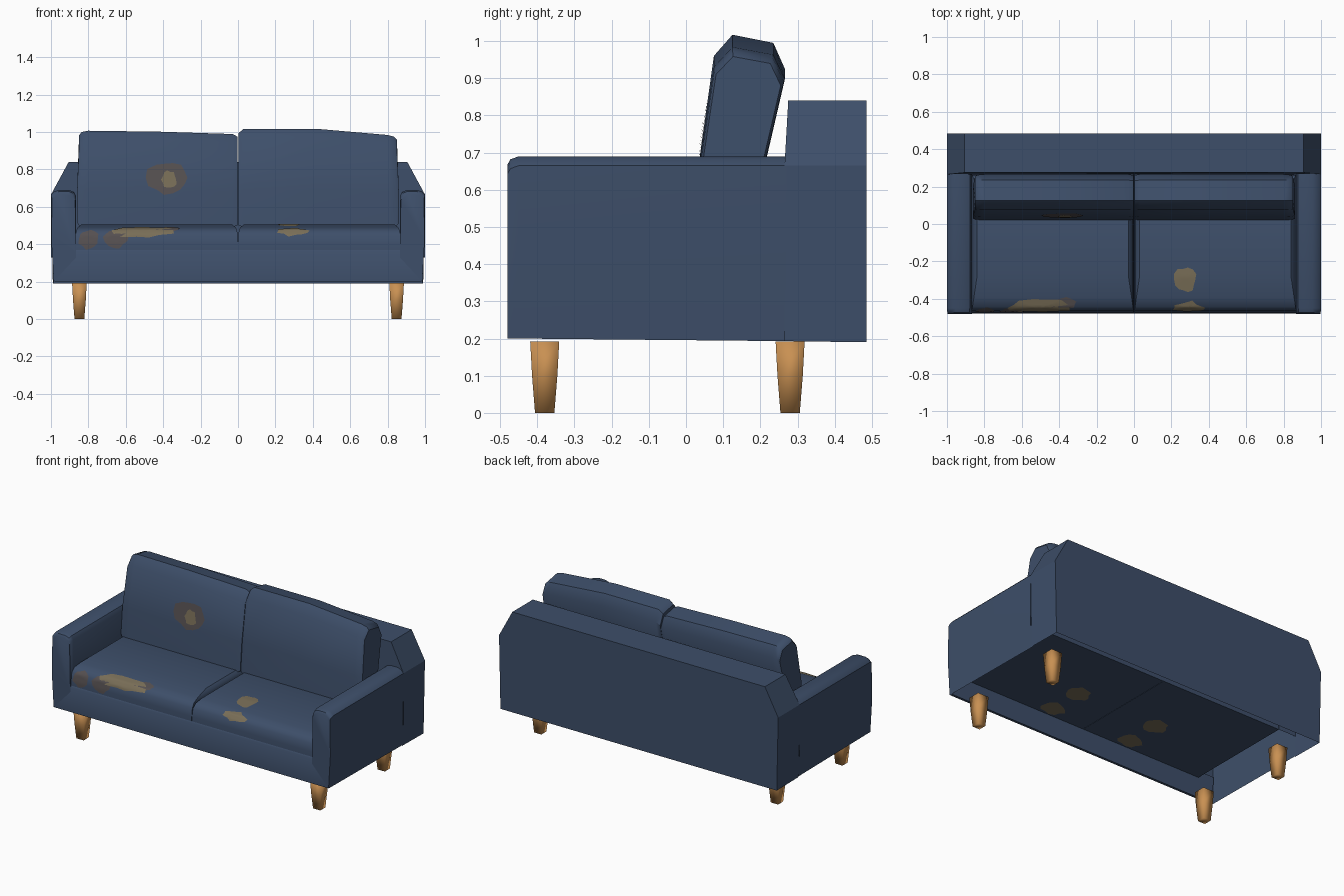
import bpy, math, random
from mathutils import Vector
from mathutils.bvhtree import BVHTree
import bmesh

if "Cube" in bpy.data.objects:
    bpy.data.objects.remove(bpy.data.objects["Cube"])


def material(name, rgb):
    m = bpy.data.materials.new(name)
    m.diffuse_color = (*rgb, 1)
    m.use_nodes = True
    m.node_tree.nodes["Principled BSDF"].inputs["Base Color"].default_value = m.diffuse_color
    return m


FABRIC = material("navy_fabric", (0.047, 0.077, 0.142))
WOOD = material("oak_wood", (0.58, 0.28, 0.085))
TAN = material("tan_stain", (0.19, 0.155, 0.095))
BROWN = material("brown_stain", (0.092, 0.080, 0.082))


def make(name, verts, faces, mat, angle=40, fix=True):
    me = bpy.data.meshes.new(name)
    me.from_pydata([tuple(v) for v in verts], [], faces)
    if fix:
        bm = bmesh.new()
        bm.from_mesh(me)
        bmesh.ops.recalc_face_normals(bm, faces=bm.faces)
        bm.to_mesh(me)
        bm.free()
    me.materials.append(mat)
    ob = bpy.data.objects.new(name, me)
    bpy.context.collection.objects.link(ob)
    bpy.ops.object.select_all(action='DESELECT')
    ob.select_set(True)
    bpy.context.view_layer.objects.active = ob
    bpy.ops.object.shade_smooth_by_angle(angle=math.radians(angle))
    return ob


def loft(name, sections, mat, closed=True, caps=(True, True), angle=40):
    """Skin a list of equally long cross-sections."""
    n = len(sections[0])
    verts = [p for s in sections for p in s]
    faces = []
    for i in range(len(sections) - 1):
        for j in range(n if closed else n - 1):
            k = (j + 1) % n
            faces.append((i * n + j, i * n + k, (i + 1) * n + k, (i + 1) * n + j))
    if caps[0]:
        faces.append(tuple(range(n)))
    if caps[1]:
        faces.append(tuple(range((len(sections) - 1) * n, len(sections) * n)))
    return make(name, verts, faces, mat, angle)


# backrest frame: chamfered panel, open underneath, inner wall stops under the seat
def frame_outline(y_low, y_high, x_low, bottom):
    pts = [(-x_low, bottom), (-1, .665), (-.905, .84), (.905, .84), (1, .665), (x_low, bottom)]
    return [(x, y_high if z > .8 else y_low, z) for x, z in pts]


loft("backrest_frame", [frame_outline(.485, .485, .99, .19), frame_outline(.265, .275, .99, .193)],
     FABRIC, closed=False, caps=(True, False), angle=25)
make("backrest_inner_wall", frame_outline(.265, .275, 1, .33), [(0, 1, 2, 3, 4, 5)], FABRIC, fix=False)

# arms: rounded top, open underneath
ARM = [(.985, .2), (.998, .42), (1.0, .665), (.982, .683), (.955, .69),
       (.905, .69), (.878, .68), (.865, .655), (.865, .33)]


def arm_section(side, y, inset, bottom):
    out = []
    for x, z in ARM:
        if z > .6:
            z -= inset
            x += (.932 - x) * inset * 4
        if z <= .2:
            z = bottom
        out.append((side * x, y, z))
    return out


for side, label in ((-1, "left"), (1, "right")):
    loft(label + "_arm", [arm_section(side, -.48, .022, .2), arm_section(side, -.472, .008, .2),
                          arm_section(side, -.45, 0, .2), arm_section(side, .27, 0, .193)],
         FABRIC, closed=False, caps=(True, False))

# front rail
loft("front_rail", [[(x, -.478, .2), (x, -.478, .36), (x, -.47, .372), (x, -.455, .372), (x, -.462, .2)]
                    for x in (-.98, 0, .98)], FABRIC)


# seat cushions: stacked rectangular rings with a soft crown, nearly straight at the sides
def seat_ring(x0, x1, z, d):
    a, b, c, e = x0 + d * .15, x1 - d * .15, -.472 + d, .265 - d * .3
    return [(a, c, z), (b, c, z), (b, e, z), (a, e, z)]


seats = {}
for label, x0, x1 in (("left", -.868, -.001), ("right", .001, .868)):
    rings = [seat_ring(x0, x1, z, d) for z, d in
             ((.33, 0), (.40, 0), (.45, .008), (.476, .03), (.490, .08), (.504, .19))]
    seats[label] = loft(label + "_seat_cushion", rings, FABRIC)

# back cushions: leaning profile lofted sideways
PROFILE = [(.02, .49), (.037, .69), (.075, .96), (.125, 1.017), (.235, .995),
           (.266, .925), (.215, .69), (.175, .49)]


def cushion_section(x, s, drop):
    out = []
    for y, z in PROFILE:
        z = .75 + (z - .75) * s
        if z > .9:
            x_top = x * (1 - .012 * (abs(x) > .8))
        else:
            x_top = x
        out.append((x_top, .14 + (y - .14) * s, z - drop * (z - .5) / .5))
    return out


backs = {}
for label, side, drops in (("left", -1, (.03, .027, .015, .01, .01, .01)),
                           ("right", 1, (.012, 0, 0, .032, .035, .035))):
    xs, ss = (.002, .03, .42, .81, .845, .860), (.955, 1, 1, 1, .975, .91)
    backs[label] = loft(label + "_back_cushion",
                        [cushion_section(side * x, s, d) for x, s, d in zip(xs, ss, drops)], FABRIC)

# square tapered legs
for sx, xl in ((-1, "left"), (1, "right")):
    for cy, yl in ((-.38, "front"), (.28, "back")):
        rings = [[(sx * .848 + a * r, cy + b * r, z) for a, b in ((-1, -1), (1, -1), (1, 1), (-1, 1))]
                 for z, r in ((0, .026), (.10, .034), (.192, .039))]
        loft(f"{yl}_{xl}_leg", rings, WOOD, angle=95)


# stains: thin irregular patches projected onto the cushions
def stain(name, target, centre, v, direction, ru, rv, mat, lift, seed):
    rng = random.Random(seed)
    me = target.data
    tree = BVHTree.FromPolygons([p.co.copy() for p in me.vertices],
                                [tuple(p.vertices) for p in me.polygons])
    c, u, v, d = Vector(centre), Vector((1, 0, 0)), Vector(v).normalized(), Vector(direction).normalized()
    n, rings = 14, 5
    rad = [rng.uniform(.75, 1.1) for _ in range(n)]

    def project(p):
        hit = tree.ray_cast(p - d * .3, d)
        if hit[0] is None:
            hit = tree.find_nearest(p)
        return hit[0] - d * lift

    verts = [project(c)]
    for k in range(1, rings + 1):
        for j in range(n):
            a, r = 2 * math.pi * j / n, rad[j] * k / rings
            verts.append(project(c + u * (ru * r * math.cos(a)) + v * (rv * r * math.sin(a))))
    faces = []
    for j in range(n):
        k = (j + 1) % n
        faces.append((0, 1 + j, 1 + k))
        for i in range(rings - 1):
            a, b = 1 + i * n, 1 + (i + 1) * n
            faces.append((a + j, b + j, b + k, a + k))
    if (verts[1] - verts[0]).cross(verts[2] - verts[0]).dot(d) > 0:
        faces = [f[::-1] for f in faces]
    make(name, verts, faces, mat, 60, fix=False)


UP, FWD, DIAG = (0, 0, 1), (0, 1, 0), (0, 1, -1)
stain("back_cushion_stain_outer", backs["left"], (-.37, .03, .755), UP, FWD, .12, .10, BROWN, .003, 4)
stain("back_cushion_stain_inner", backs["left"], (-.37, .03, .745), UP, FWD, .045, .055, TAN, .006, 7)
for i, (x, y, z, ru, rv, m) in enumerate(((-.51, -.445, .47, .18, .05, TAN), (-.65, -.46, .43, .07, .05, BROWN),
                                          (-.80, -.46, .42, .06, .05, BROWN), (-.38, -.43, .48, .08, .035, BROWN))):
    stain(f"left_seat_stain_{i + 1}", seats["left"], (x, y, z), (0, 1, 1), DIAG, ru, rv, m,
          .004 if m == TAN else .003, 11 + i)
stain("right_seat_stain_1", seats["right"], (.275, -.30, .49), FWD, (0, 0, -1), .065, .075, TAN, .003, 21)
stain("right_seat_stain_2", seats["right"], (.29, -.44, .465), (0, 1, 1), DIAG, .085, .035, TAN, .003, 22)
for label, sx in (("left", -1), ("right", 1)):
    for i, y in enumerate((-.38, -.16)):
        stain(f"{label}_underside_stain_{i + 1}", seats[label], (sx * .29, y, .33), FWD, UP,
              .09, .07, TAN, .003, 31 + i)
